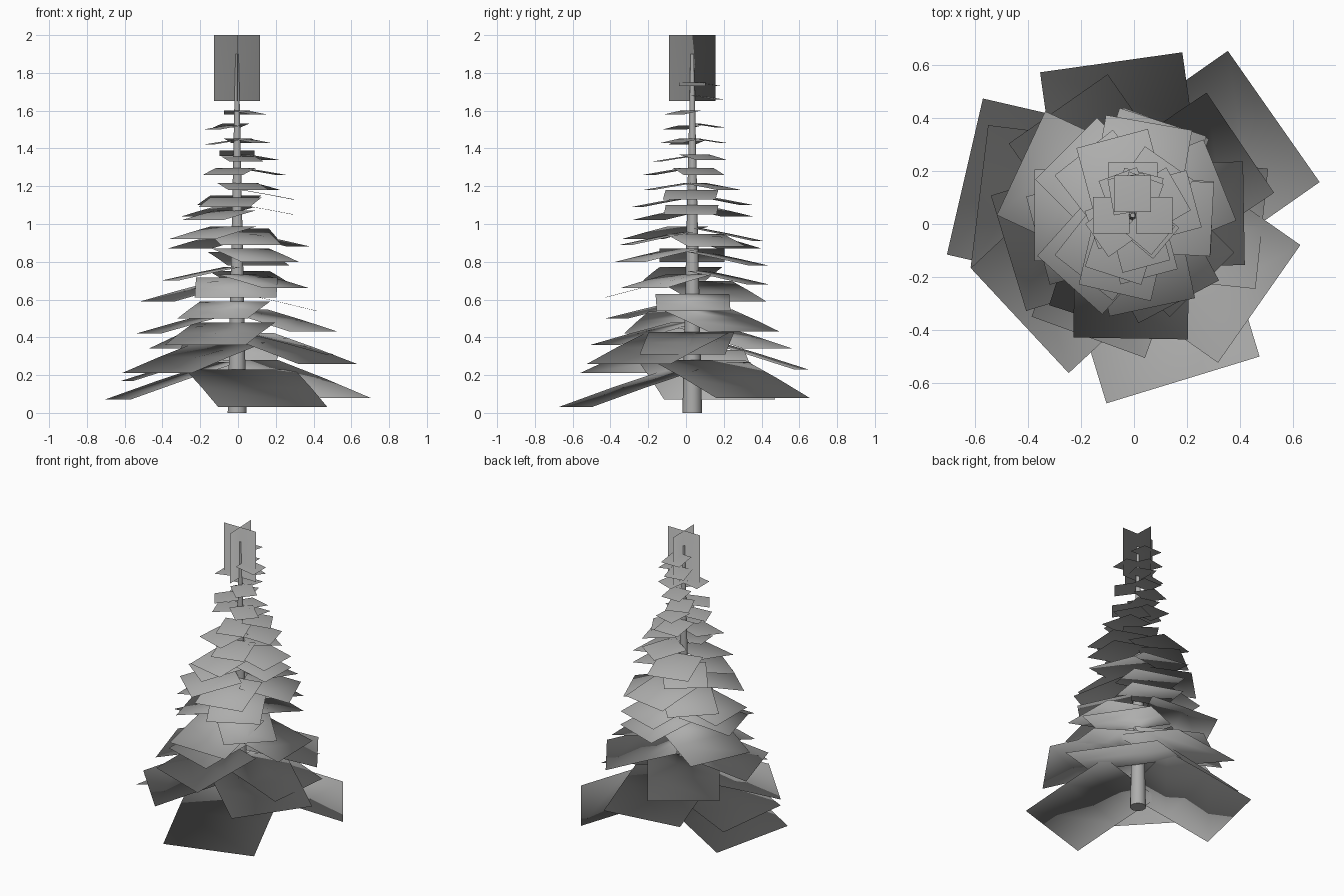
import bpy
from math import radians
from mathutils import Matrix, Vector

if "Cube" in bpy.data.objects:
    bpy.data.objects.remove(bpy.data.objects["Cube"])

TRUNK = Vector((-0.005, 0.033, 0))
CROWN_CENTRE = TRUNK + Vector((0, 0, 0.5))

grey = bpy.data.materials.new("plain grey")
grey.use_nodes = True
colour = (0.42, 0.42, 0.415, 1)
grey.diffuse_color = colour
grey.node_tree.nodes["Principled BSDF"].inputs["Base Color"].default_value = colour


def add_foliage(name, verts, faces):
    """Foliage mesh whose soft normals radiate from the heart of the crown."""
    mesh = bpy.data.meshes.new(name)
    mesh.from_pydata(verts, [], faces)
    mesh.materials.append(grey)
    for polygon in mesh.polygons:
        polygon.use_smooth = True
    mesh.normals_split_custom_set_from_vertices(
        [(v - CROWN_CENTRE).normalized() for v in verts])
    obj = bpy.data.objects.new(name, mesh)
    bpy.context.collection.objects.link(obj)


def add_branch(name, azimuth, tip_height, reach):
    """A rectangular foliage card sloping down and away from the trunk."""
    half = reach * 0.465
    rise = 0.45 * reach ** 2 + 0.01
    profile = [(reach * 0.08, tip_height + rise),
               (reach * 0.54, tip_height + rise * 0.52),
               (reach, tip_height)]
    spin = Matrix.Rotation(radians(azimuth), 3, "Z")
    verts = [TRUNK + spin @ Vector((r, side, z))
             for r, z in profile for side in (-half, half)]
    add_foliage(name, verts, [(0, 2, 3, 1), (2, 4, 5, 3)])


# Tapered trunk
bpy.ops.mesh.primitive_cone_add(vertices=10, radius1=0.052, radius2=0.009,
                                depth=1.9, location=TRUNK + Vector((0, 0, 0.95)))
trunk = bpy.context.object
trunk.name = "trunk"
trunk.data.materials.append(grey)
bpy.ops.object.shade_smooth_by_angle(angle=radians(50))

# Whorls of foliage from the ground up:
# reach, then direction in degrees and tip height in hundredths for each card
whorls = [
    (0.65, [(-73, 3), (35, 8), (167, 7)]),
    (0.583, [(173, 17), (223, 21), (98, 23), (-35, 26)]),
    (0.49, [(-6, 31), (125, 34), (250, 36), (197, 42), (34, 43)]),
    (0.42, [(252, 50), (1, 54)]),
    (0.465, [(155, 59), (269, 61)]),
    (0.37, [(-45, 66), (70, 68), (195, 70), (72, 78), (180, 80), (-62, 80)]),
    (0.355, [(22, 88), (135, 87), (282, 89), (228, 92), (80, 91)]),
    (0.3, [(232, 102), (128, 104), (-2, 105), (257, 109), (105, 110), (-3, 113)]),
    (0.24, [(55, 118), (285, 118), (252, 126), (15, 126)]),
    (0.2, [(285, 133), (30, 134), (90, 136)]),
    (0.165, [(200, 142), (320, 143), (75, 143), (215, 150), (110, 151)]),
    (0.15, [(320, 158), (90, 158), (180, 166), (70, 166), (100, 173), (0, 173),
            (90, 182)]),
]
for tier, (reach, cards) in enumerate(whorls, 1):
    for number, (azimuth, height) in enumerate(cards, 1):
        add_branch(f"whorl_{tier}_branch_{number}", azimuth, height / 100, reach)

# Two crossed upright cards at the tip
for name, angle, forward in (("tip_card_across", 0, 0.004), ("tip_card_along", 92, 0)):
    spin = Matrix.Rotation(radians(angle), 3, "Z")
    corners = [TRUNK + spin @ Vector((x, -forward, z))
               for x, z in ((-0.122, 1.65), (0.122, 1.65), (0.122, 2), (-0.122, 2))]
    add_foliage(name, corners, [(0, 1, 2, 3)])
